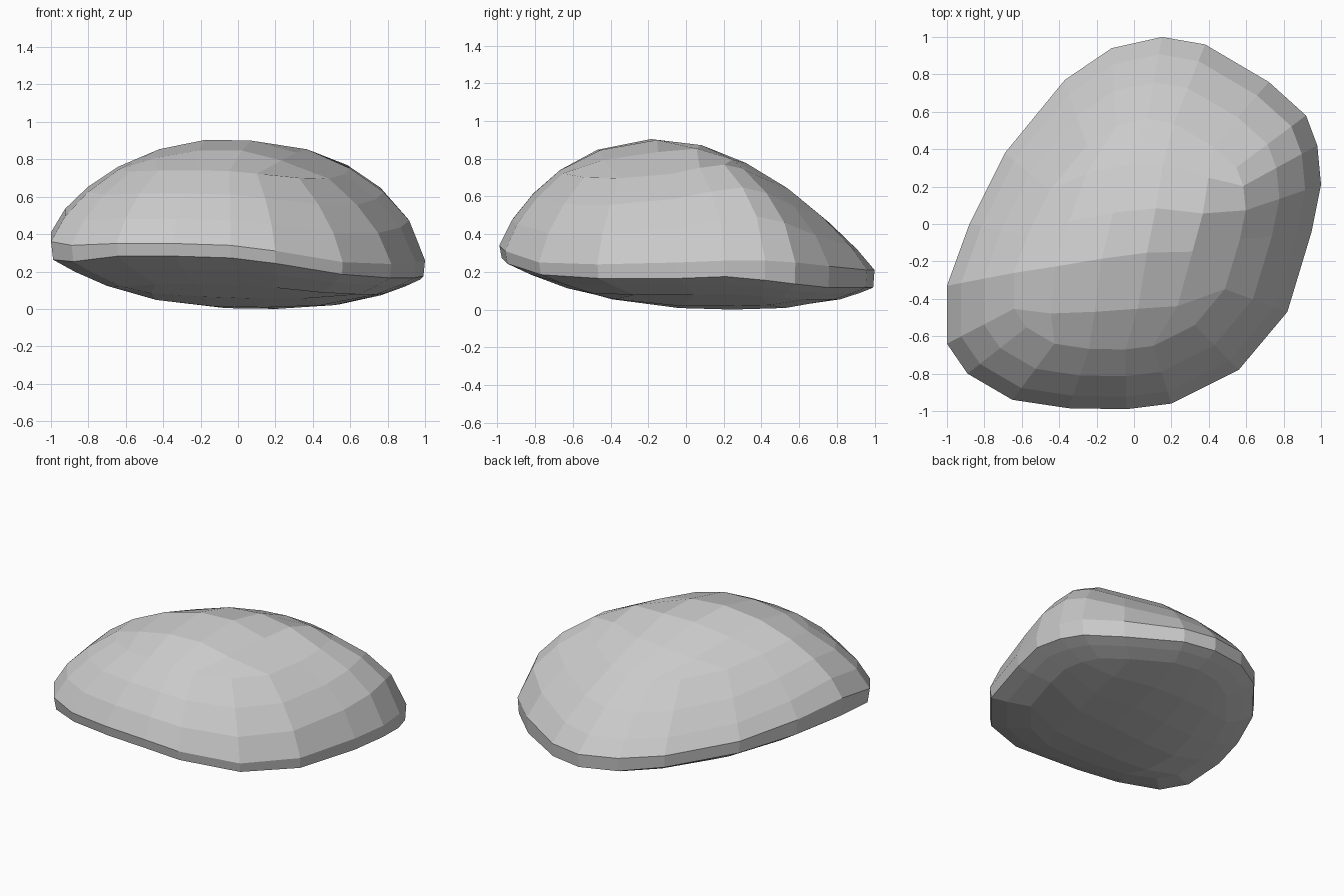
import bpy, bmesh
from mathutils import Vector

if "Cube" in bpy.data.objects:
    bpy.data.objects.remove(bpy.data.objects["Cube"])

# Widest outline of the boulder, counter-clockwise:
# x, y, upper rim height, lower rim height, crown roundness (power, bulge)
RIM = [
    (1.00, 0.21, 0.26, 0.18, 2.1, 0.61), (0.98, 0.42, 0.26, 0.16, 2.2, 0.57),
    (0.92, 0.58, 0.25, 0.14, 2.1, 0.62), (0.72, 0.76, 0.23, 0.12, 1.9, 0.74),
    (0.38, 0.96, 0.21, 0.12, 1.8, 0.87), (0.15, 1.00, 0.21, 0.12, 1.7, 0.92),
    (-0.12, 0.94, 0.23, 0.14, 1.7, 0.95), (-0.37, 0.77, 0.25, 0.17, 1.7, 0.95),
    (-0.69, 0.38, 0.29, 0.21, 1.8, 0.93), (-0.88, 0.00, 0.35, 0.25, 1.9, 0.84),
    (-1.00, -0.33, 0.41, 0.29, 2.0, 0.74), (-1.00, -0.64, 0.36, 0.27, 2.0, 0.75),
    (-0.89, -0.80, 0.34, 0.26, 2.05, 0.78), (-0.65, -0.94, 0.35, 0.29, 2.1, 0.79),
    (-0.35, -0.985, 0.35, 0.29, 2.1, 0.79), (-0.04, -0.99, 0.34, 0.28, 2.1, 0.79),
    (0.20, -0.96, 0.31, 0.25, 2.0, 0.77), (0.56, -0.78, 0.25, 0.19, 1.95, 0.76),
    (0.82, -0.47, 0.24, 0.17, 1.85, 0.72), (0.95, -0.04, 0.25, 0.17, 1.9, 0.66),
]
PEAK = Vector((-0.06, -0.15, 0.91))
BASE = Vector((0.15, 0.30, 0.0))
N, SIDE, CORNER = len(RIM), 5, 2
bm = bmesh.new()


def locate(x, y, centre):
    """Fraction of the way to the rim, and the rim values in that direction."""
    d = Vector((x - centre.x, y - centre.y))
    for i in range(N):
        p, q = RIM[i], RIM[(i + 1) % N]
        a = Vector((p[0] - centre.x, p[1] - centre.y))
        b = Vector((q[0] - centre.x, q[1] - centre.y))
        det = a.x * b.y - a.y * b.x
        u = (d.x * b.y - d.y * b.x) / det
        v = (a.x * d.y - a.y * d.x) / det
        if u >= -1e-6 and v >= -1e-6:
            s = u + v
            t = v / s if s > 1e-6 else 0
            return s, [m + (k - m) * t for m, k in zip(p, q)]
    return 0, RIM[0]


def crown(x, y):
    s, r = locate(x, y, PEAK)
    return r[2] + (PEAK.z - r[2]) * max(0, 1 - s ** r[4]) ** r[5]


def belly(x, y):
    s, r = locate(x, y, BASE)
    return r[3] * s ** 2.6


def add_ring(s, centre, height):
    ring = []
    for r in RIM:
        x = centre.x + (r[0] - centre.x) * s
        y = centre.y + (r[1] - centre.y) * s
        ring.append(bm.verts.new((x, y, height(x, y))))
    return ring


def fill_patch(ring, height):
    """Fill a ring with a grid of quads that follows the height rule."""
    at = lambda k: ring[(CORNER + k) % N]
    grid = {}
    for i in range(SIDE + 1):
        grid[i, 0], grid[SIDE, i] = at(i), at(SIDE + i)
        grid[i, SIDE], grid[0, i] = at(3 * SIDE - i), at(4 * SIDE - i)
    for i in range(1, SIDE):
        for j in range(1, SIDE):
            u, v = i / SIDE, j / SIDE
            co = (grid[i, 0].co * (1 - v) + grid[i, SIDE].co * v
                  + grid[0, j].co * (1 - u) + grid[SIDE, j].co * u
                  - grid[0, 0].co * (1 - u) * (1 - v)
                  - grid[SIDE, 0].co * u * (1 - v)
                  - grid[0, SIDE].co * (1 - u) * v
                  - grid[SIDE, SIDE].co * u * v)
            grid[i, j] = bm.verts.new((co.x, co.y, height(co.x, co.y)))
    for i in range(SIDE):
        for j in range(SIDE):
            bm.faces.new((grid[i, j], grid[i + 1, j],
                          grid[i + 1, j + 1], grid[i, j + 1]))


# Crown, rim band and belly
rings = [add_ring(s, PEAK, crown) for s in (0.62, 0.79, 0.92, 1.0)]
rings += [add_ring(s, BASE, belly) for s in (0.99, 0.89, 0.74)]
for upper, lower in zip(rings, rings[1:]):
    for i in range(N):
        j = (i + 1) % N
        bm.faces.new((upper[i], lower[i], lower[j], upper[j]))

# Faceted top and underside
fill_patch(rings[0], crown)
fill_patch(rings[-1], belly)
bmesh.ops.recalc_face_normals(bm, faces=bm.faces)

mesh = bpy.data.meshes.new("boulder")
bm.to_mesh(mesh)
bm.free()
boulder = bpy.data.objects.new("boulder", mesh)
bpy.context.collection.objects.link(boulder)

stone = bpy.data.materials.new("stone grey")
stone.diffuse_color = (0.59, 0.59, 0.59, 1)
stone.use_nodes = True
stone.node_tree.nodes["Principled BSDF"].inputs["Base Color"].default_value = stone.diffuse_color
mesh.materials.append(stone)
